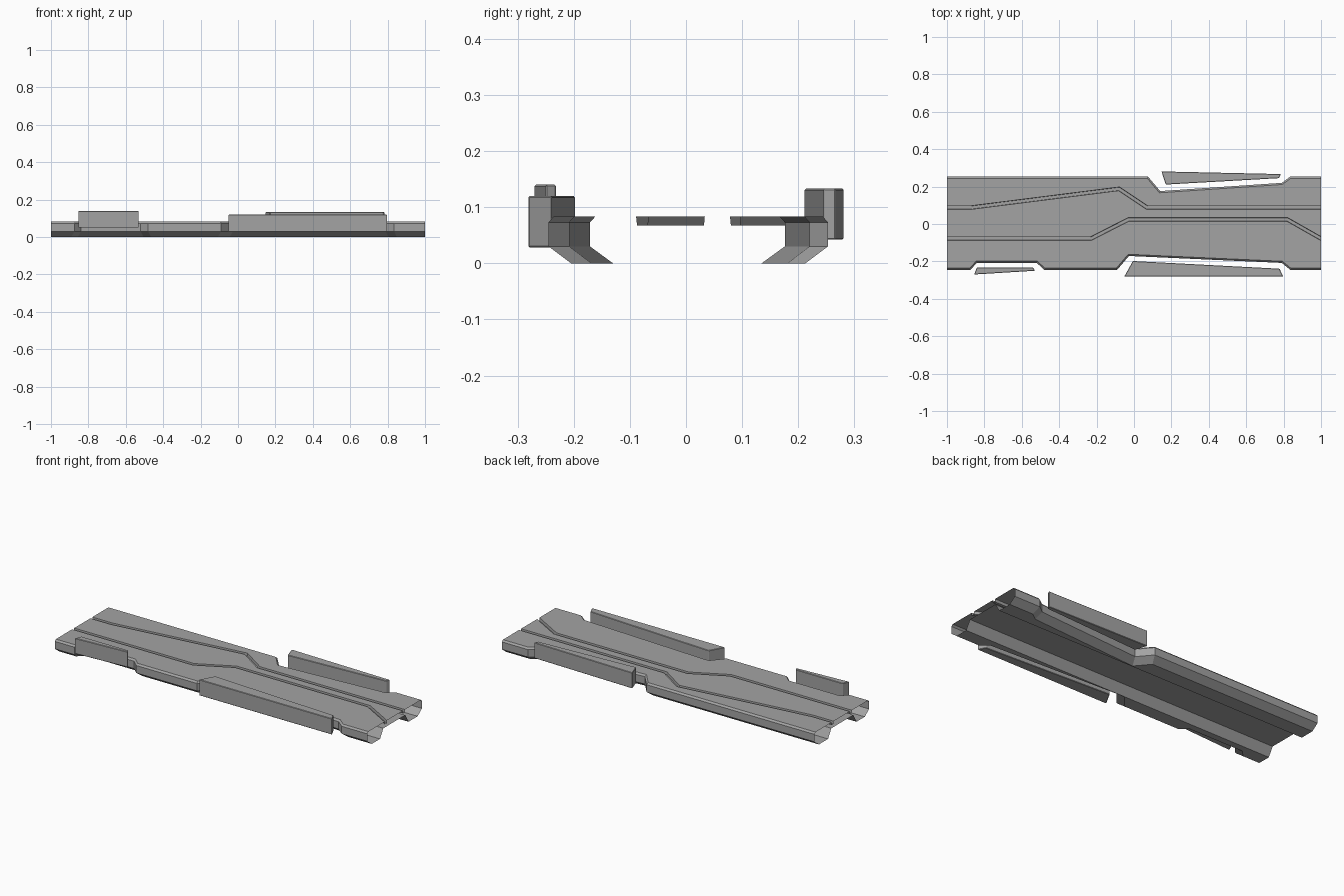
import bpy, bmesh
from mathutils import Vector

default = bpy.data.objects.get("Cube")
if default:
    bpy.data.objects.remove(default, do_unlink=True)

grey = bpy.data.materials.new("hull_grey")
grey.use_nodes = True
COLOUR = (0.37, 0.37, 0.37, 1)
grey.diffuse_color = COLOUR
grey.node_tree.nodes["Principled BSDF"].inputs["Base Color"].default_value = COLOUR

DECK, SHOULDER, CHINE, GROOVE_FLOOR = 0.083, 0.073, 0.03, 0.067
BELLY = 0.05
GROOVE_TOP, GROOVE_BASE = 0.0095, 0.008
KEEL_Y, INNER_Y = 0.13, 0.1


def make_object(name, bm):
    mesh = bpy.data.meshes.new(name)
    bm.to_mesh(mesh)
    bm.free()
    mesh.materials.append(grey)
    obj = bpy.data.objects.new(name, mesh)
    bpy.context.collection.objects.link(obj)
    return obj


def offset(path, dist):
    """Shift a path sideways (+ is towards +y) with mitred corners; ends keep their x."""
    pts = [Vector(p) for p in path]
    normals = []
    for a, b in zip(pts, pts[1:]):
        d = (b - a).normalized()
        normals.append(Vector((-d.y, d.x)))
    out = [pts[0] + Vector((0, dist / normals[0].y))]
    for p, n, m in zip(pts[1:], normals, normals[1:]):
        out.append(p + (n + m) * dist / (1 + n.dot(m)))
    out.append(pts[-1] + Vector((0, dist / normals[-1].y)))
    return out


def row(bm, path, z):
    return [bm.verts.new((p[0], p[1], z)) for p in path]


def loft(bm, rows):
    for lo, hi in zip(rows, rows[1:]):
        for i in range(len(lo) - 1):
            bm.faces.new((lo[i], lo[i + 1], hi[i + 1], hi[i]))


# Plan outlines of the two edges, notched around the side pods
back_edge = [(-1, 0.253), (0.075, 0.253), (0.14, 0.176), (0.79, 0.22), (0.835, 0.253), (1, 0.253)]
front_edge = [(-1, -0.245), (-0.875, -0.245), (-0.84, -0.208), (-0.52, -0.208), (-0.48, -0.245),
              (-0.09, -0.245), (-0.027, -0.171), (0.79, -0.208), (0.835, -0.245), (1, -0.245)]

# Centre lines of the two grooves
back_groove = [(-1, 0.088), (-0.87, 0.088), (-0.08, 0.188), (0.07, 0.088), (1, 0.088)]
front_groove = [(-1, -0.078), (-0.23, -0.078), (-0.03, 0.024), (0.82, 0.024), (1, -0.078)]

bm = bmesh.new()


def side_rail(edge, inward):
    """Rim, chamfer, wall, tucked flange, flat keel and sloped inner wall; returns rim and inner rows."""
    foot = offset(edge, inward * 0.04)
    keel = [(p.x, -inward * KEEL_Y) for p in foot]
    inner = [(p.x, -inward * INNER_Y) for p in foot]
    rows = [row(bm, offset(edge, inward * 0.009), DECK), row(bm, edge, SHOULDER),
            row(bm, edge, CHINE), row(bm, foot, 0), row(bm, keel, 0), row(bm, inner, BELLY)]
    loft(bm, rows)
    return rows[0], rows[-1]


def groove(path):
    """Tapered channel; returns its front and back top rows."""
    rows = [row(bm, offset(path, -GROOVE_TOP), DECK), row(bm, offset(path, -GROOVE_BASE), GROOVE_FLOOR),
            row(bm, offset(path, GROOVE_BASE), GROOVE_FLOOR), row(bm, offset(path, GROOVE_TOP), DECK)]
    loft(bm, rows)
    return rows[0], rows[-1]


front_rim, front_inner = side_rail(front_edge, 1)
back_rim, back_inner = side_rail(back_edge, -1)
fg_front, fg_back = groove(front_groove)
bg_front, bg_back = groove(back_groove)

# Flat recessed belly, then deck panels between the rims and grooves
for lo, hi in ((front_inner, back_inner), (front_rim, fg_front), (fg_back, bg_front), (bg_back, back_rim)):
    panel = bm.faces.new(lo + hi[::-1])
bmesh.ops.recalc_face_normals(bm, faces=bm.faces)
panel.normal_update()
if panel.normal.z < 0:
    bmesh.ops.reverse_faces(bm, faces=bm.faces)
make_object("deck_shell", bm)


# Separate tapered pods beside the notches
def pod(name, plan, z0, z1):
    pb = bmesh.new()
    low, high = row(pb, plan, z0), row(pb, plan, z1)
    pb.faces.new(low[::-1])
    pb.faces.new(high)
    loft(pb, [low + low[:1], high + high[:1]])
    bmesh.ops.recalc_face_normals(pb, faces=pb.faces)
    obj = make_object(name, pb)
    bevel = obj.modifiers.new("edge_bevel", "BEVEL")
    bevel.width = 0.0025
    bevel.segments = 1


pod("front_long_pod", [(-0.052, -0.281), (0.798, -0.281), (0.778, -0.239), (-0.006, -0.198)], 0.028, 0.12)
pod("front_short_pod", [(-0.855, -0.27), (-0.53, -0.25), (-0.54, -0.232), (-0.84, -0.232)], 0.05, 0.14)
pod("back_long_pod", [(0.17, 0.211), (0.775, 0.245), (0.785, 0.267), (0.147, 0.281)], 0.042, 0.133)
